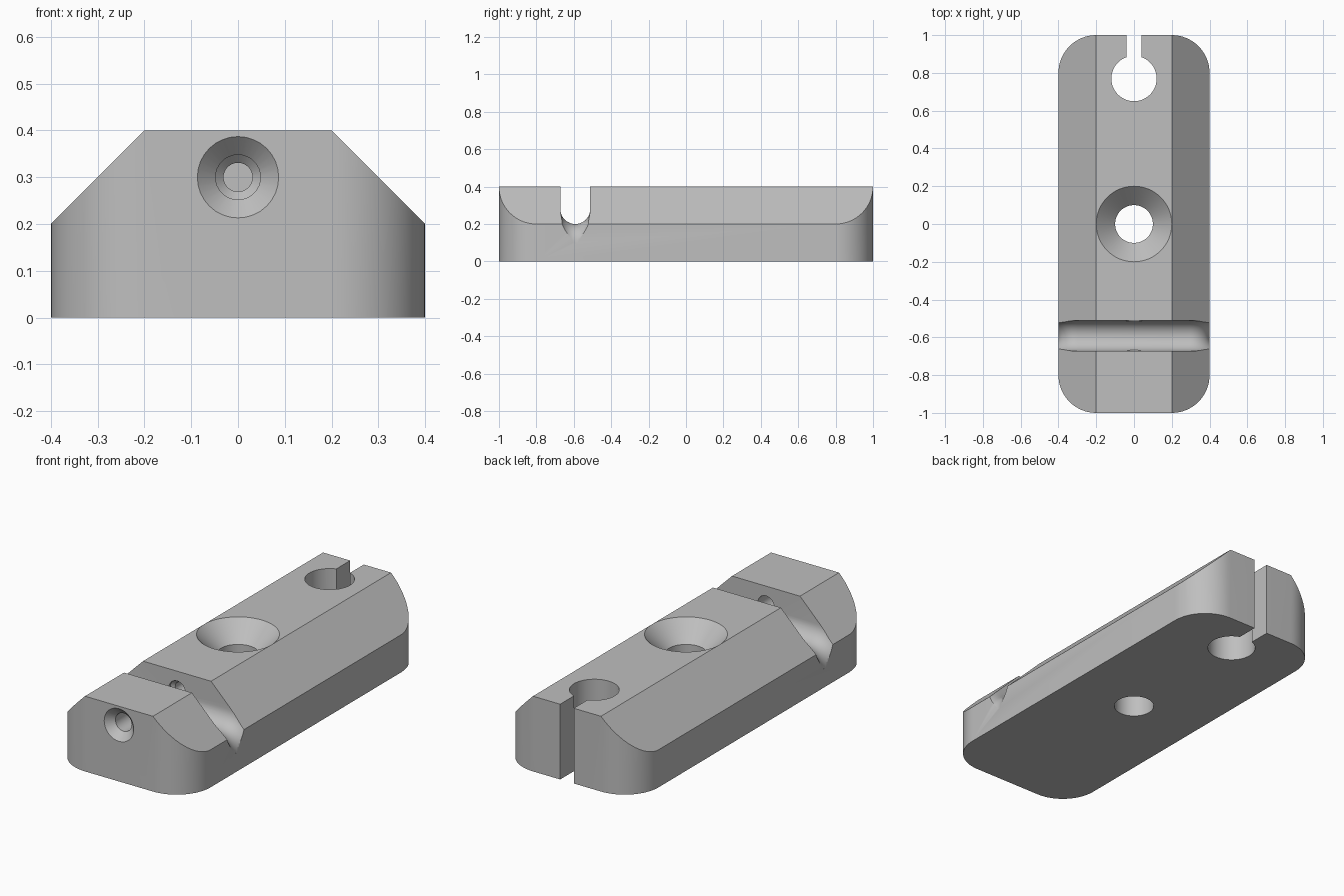
import bpy
import bmesh
from math import sin, cos, pi, radians
from mathutils import Matrix, Vector

cube = bpy.data.objects.get("Cube")
if cube:
    bpy.data.objects.remove(cube, do_unlink=True)

grey = bpy.data.materials.new("plain grey")
grey.use_nodes = True
tone = (0.52, 0.52, 0.52, 1)
grey.diffuse_color = tone
grey.node_tree.nodes["Principled BSDF"].inputs["Base Color"].default_value = tone


def finish(bm, name):
    bmesh.ops.recalc_face_normals(bm, faces=bm.faces)
    mesh = bpy.data.meshes.new(name)
    bm.to_mesh(mesh)
    bm.free()
    mesh.materials.append(grey)
    obj = bpy.data.objects.new(name, mesh)
    bpy.context.collection.objects.link(obj)
    return obj


def loft(name, rings):
    """Skin closed rings of equal length and cap both ends."""
    bm = bmesh.new()
    loops = [[bm.verts.new(p) for p in ring] for ring in rings]
    n = len(loops[0])
    for a, b in zip(loops, loops[1:]):
        for i in range(n):
            j = (i + 1) % n
            bm.faces.new((a[i], a[j], b[j], b[i]))
    bm.faces.new(loops[0])
    bm.faces.new(loops[-1])
    return finish(bm, name)


def turned(name, profile, segments=48, matrix=Matrix()):
    """Round solid from (radius, height) pairs."""
    turn = [2 * pi * i / segments for i in range(segments)]
    return loft(name, [[matrix @ Vector((r * cos(t), r * sin(t), h)) for t in turn]
                       for r, h in profile])


# Body: rounded block with both long top edges bevelled
R, HX, HY, STEPS = 0.2, 0.4, 1.0, 16
outline = []
for k, (sx, sy) in enumerate([(1, 1), (-1, 1), (-1, -1), (1, -1)]):
    for i in range(STEPS + 1):
        t = pi / 2 * (k + i / STEPS)
        outline.append((sx * (HX - R) + R * cos(t), sy * (HY - R) + R * sin(t)))
body = loft("clamp_block", [[(x, y, z) for x, y in outline] for z in (0, 0.4)])
bm = bmesh.new()
bm.from_mesh(body.data)
for side in (1, -1):
    cut = bmesh.ops.bisect_plane(bm, geom=bm.verts[:] + bm.edges[:] + bm.faces[:],
                                 plane_co=(side * 0.4, 0, 0.2), plane_no=(side, 0, 1),
                                 clear_outer=True)
    rim = [e for e in bm.edges if e.is_boundary]
    bmesh.ops.holes_fill(bm, edges=rim, sides=0)
bmesh.ops.recalc_face_normals(bm, faces=bm.faces)
bm.to_mesh(body.data)
bm.free()

cutters = []

# Countersunk screw hole in the middle
cutters.append(turned("screw_hole_cutter",
                      [(0.1, -0.1), (0.1, 0.3), (0.2, 0.4), (0.3, 0.5)], 64))

# Keyhole at the back: round hole and open slot
cutters.append(turned("keyhole_cutter", [(0.12, -0.1), (0.12, 0.5)], 48,
                      Matrix.Translation((0, 0.77, 0))))
cutters.append(loft("slot_cutter", [[(-0.04, 0.77, z), (0.04, 0.77, z),
                                     (0.04, 1.1, z), (-0.04, 1.1, z)]
                                    for z in (-0.15, 0.55)]))

# Cross groove with a round floor that bends down at both ends
GY, GR, BEND, CX = -0.592, 0.08, 0.1, 0.299
section = [(GR * cos(t), GR - GR * sin(t))
           for t in (pi * i / 20 for i in range(21))] + [(-GR, 0.4), (GR, 0.4)]
rings = []
for side in (-1, 1):
    for i in range(13):
        t = pi / 2 * i / 12
        t = -(pi / 2 - t) if side < 0 else t
        rings.append([(side * CX + (BEND + h) * sin(t), GY + dy, 0.1 + (BEND + h) * cos(t))
                      for dy, h in section])
cutters.append(loft("groove_cutter", rings))

# Stepped blind hole from the front, crossing the groove
along_y = Matrix.Translation((0, -1, 0.3)) @ Matrix.Rotation(radians(-90), 4, "X")
cutters.append(turned("front_hole_cutter",
                      [(0.137, -0.05), (0.087, 0), (0.048, 0.039), (0.048, 0.5),
                       (0.031, 0.517), (0.031, 0.7)], 32, along_y))

# Cut everything out of the block
bpy.context.view_layer.objects.active = body
for cutter in cutters:
    cutter.hide_render = True
    mod = body.modifiers.new(cutter.name, "BOOLEAN")
    mod.operation = "DIFFERENCE"
    mod.solver = "EXACT"
    mod.object = cutter
    bpy.ops.object.modifier_apply(modifier=mod.name)
for cutter in cutters:
    bpy.data.objects.remove(cutter, do_unlink=True)

for obj in bpy.context.selected_objects:
    obj.select_set(False)
body.select_set(True)
bpy.ops.object.shade_smooth_by_angle(angle=radians(30))
